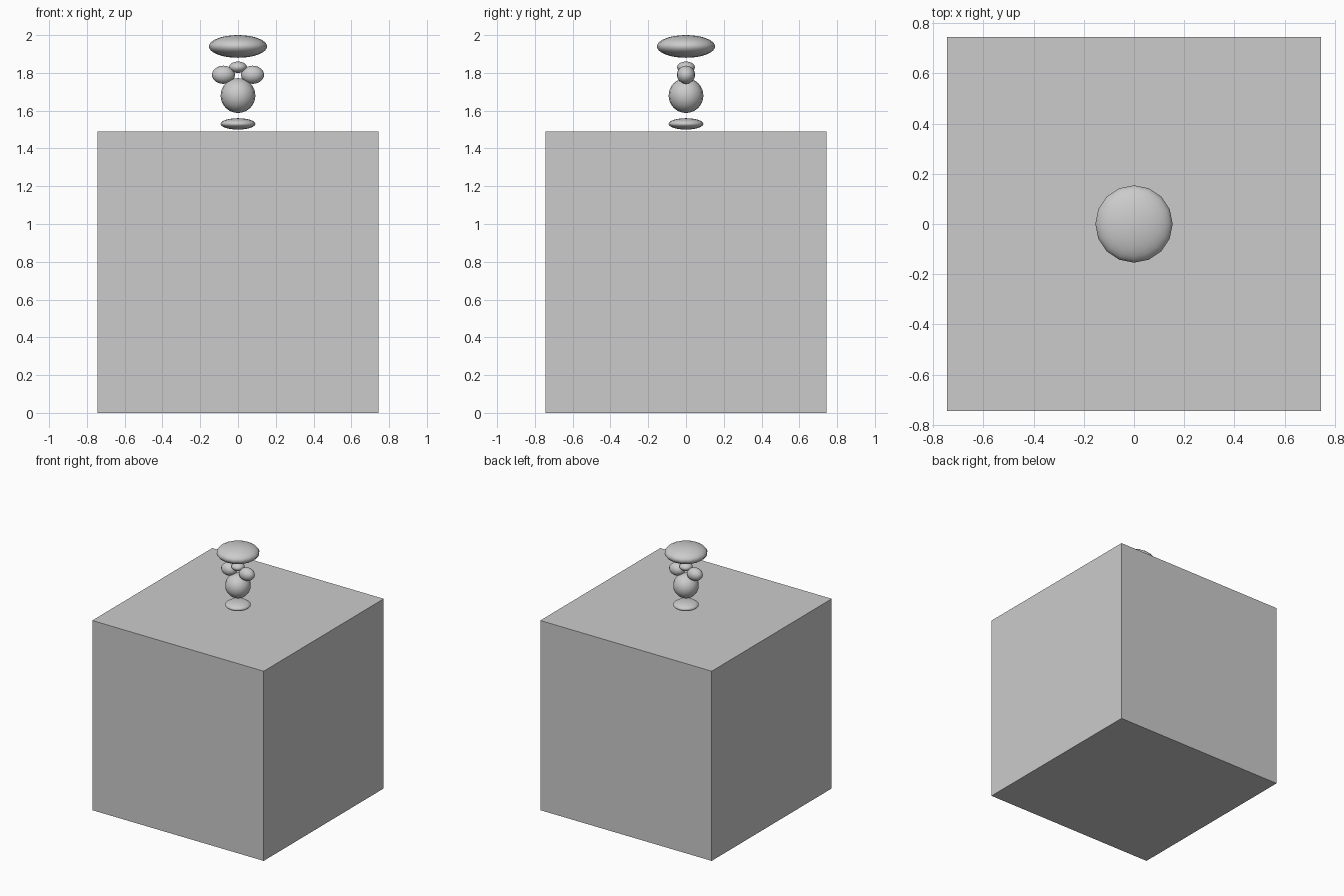
import bpy

if "Cube" in bpy.data.objects:
    bpy.data.objects.remove(bpy.data.objects["Cube"], do_unlink=True)

# One plain grey for everything
grey = bpy.data.materials.new("light_grey")
grey.use_nodes = True
colour = (0.6, 0.6, 0.6, 1)
grey.diffuse_color = colour
grey.node_tree.nodes["Principled BSDF"].inputs["Base Color"].default_value = colour


def finish(name, scale):
    obj = bpy.context.object
    obj.name = name
    obj.scale = scale
    bpy.ops.object.transform_apply(location=False, rotation=False, scale=True)
    obj.data.materials.append(grey)
    return obj


def ellipsoid(name, x, z, rx, ry, rz):
    bpy.ops.mesh.primitive_uv_sphere_add(segments=16, ring_count=16, radius=1,
                                         location=(x, 0, z))
    finish(name, (rx, ry, rz))
    bpy.ops.object.shade_smooth()


# Large block
SIDE = 1.49
bpy.ops.mesh.primitive_cube_add(size=1, location=(0, 0, SIDE / 2))
finish("block", (SIDE, SIDE, SIDE))

# Stack of floating rounded parts
ellipsoid("base_disc", 0, 1.53, 0.092, 0.092, 0.03)
ellipsoid("body", 0, 1.68, 0.092, 0.092, 0.092)
for side, sign in (("left", 1), ("right", -1)):
    ellipsoid(side + "_lobe", sign * 0.077, 1.79, 0.061, 0.048, 0.048)
ellipsoid("centre_knob", 0, 1.83, 0.047, 0.047, 0.03)
ellipsoid("top_disc", 0, 1.94, 0.154, 0.154, 0.06)
